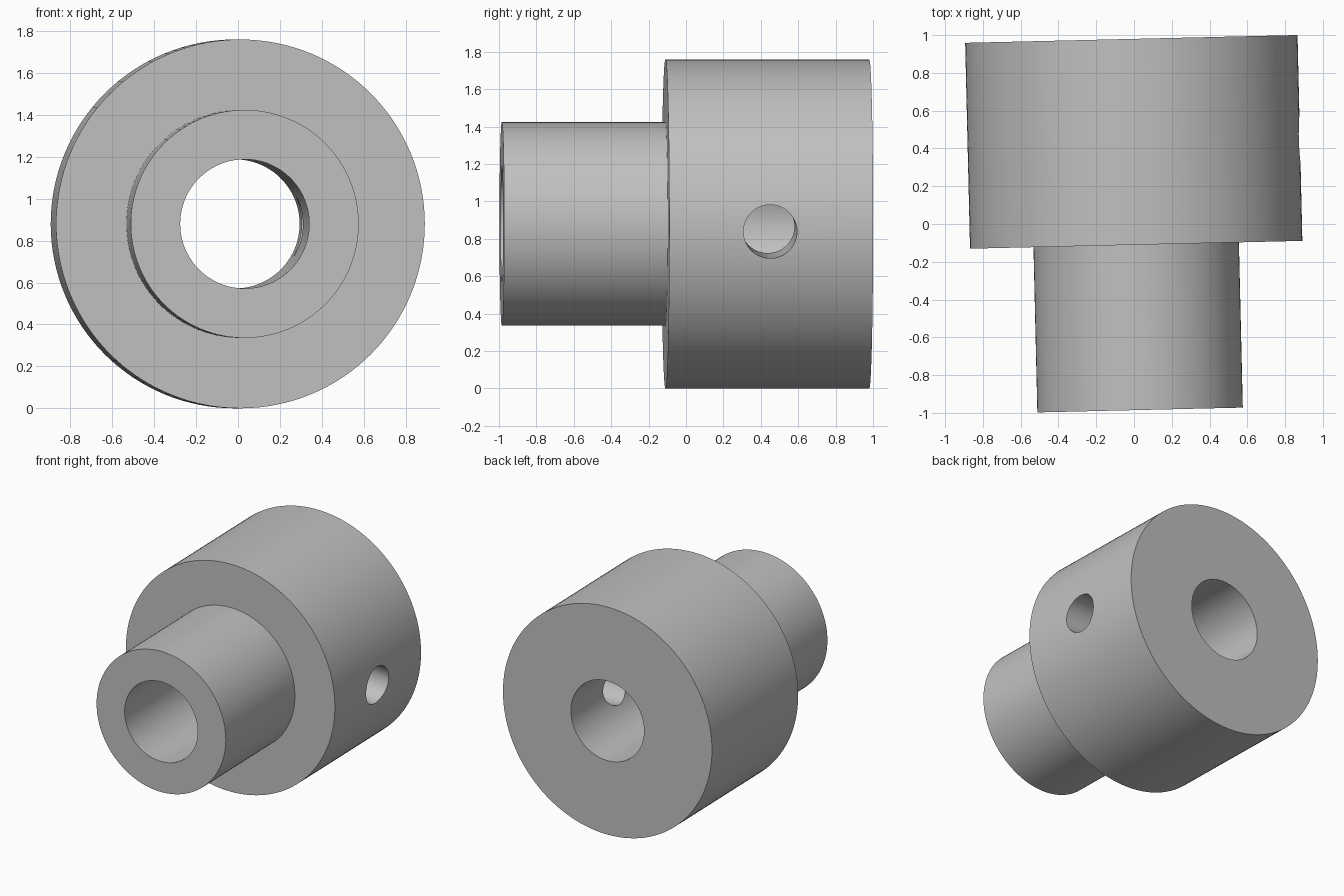
import bpy
import bmesh
import math
from mathutils import Matrix, Vector

default = bpy.data.objects.get("Cube")
if default:
    bpy.data.objects.remove(default, do_unlink=True)

SEGMENTS = 128
BIG_R, SMALL_R, BORE_R, HOLE_R = 0.88, 0.544, 0.308, 0.143
FRONT, SHOULDER, BACK, HOLE_Y = -0.985, -0.11, 0.98, 0.43
YAW, ROLL = 0.0235, 0.047

# Single plain grey material
grey = bpy.data.materials.new("plain_grey")
grey.use_nodes = True
colour = (0.53, 0.53, 0.53, 1)
grey.diffuse_color = colour
grey.node_tree.nodes["Principled BSDF"].inputs["Base Color"].default_value = colour


def add_object(name, bm):
    bmesh.ops.recalc_face_normals(bm, faces=bm.faces)
    mesh = bpy.data.meshes.new(name)
    bm.to_mesh(mesh)
    bm.free()
    mesh.materials.append(grey)
    obj = bpy.data.objects.new(name, mesh)
    bpy.context.collection.objects.link(obj)
    return obj


# Stepped collar: closed cross-section turned around the y axis
profile = [(BORE_R, FRONT), (SMALL_R, FRONT), (SMALL_R, SHOULDER),
           (BIG_R, SHOULDER), (BIG_R, BACK), (BORE_R, BACK)]
bm = bmesh.new()
rings = []
for i in range(SEGMENTS):
    a = math.tau * i / SEGMENTS
    rings.append([bm.verts.new((r * math.cos(a), y, r * math.sin(a))) for r, y in profile])
for i, ring in enumerate(rings):
    after = rings[(i + 1) % SEGMENTS]
    for j in range(len(profile)):
        k = (j + 1) % len(profile)
        bm.faces.new((ring[j], ring[k], after[k], after[j]))
collar = add_object("stepped_collar", bm)

# Set screw hole: radial cutter through one wall only
bm = bmesh.new()
bmesh.ops.create_cone(bm, cap_ends=True, segments=64, radius1=HOLE_R, radius2=HOLE_R, depth=1,
                      matrix=Matrix.Translation((0.6, HOLE_Y, 0)) @ Matrix.Rotation(math.pi / 2, 4, "Y"))
cutter = add_object("screw_hole_cutter", bm)
cutter.hide_render = True

bpy.ops.object.select_all(action="DESELECT")
bpy.context.view_layer.objects.active = collar
collar.select_set(True)
cut = collar.modifiers.new("screw_hole", "BOOLEAN")
cut.operation = "DIFFERENCE"
cut.solver = "EXACT"
cut.object = cutter
bpy.ops.object.modifier_apply(modifier=cut.name)
bpy.data.objects.remove(cutter, do_unlink=True)

# Slight turn of the whole part, then rest it on the ground
turn = Matrix.Rotation(YAW, 4, "Z") @ Matrix.Rotation(ROLL, 4, "Y")
collar.data.transform(Matrix.Translation(Vector((0.009, 0, BIG_R))) @ turn)
bpy.ops.object.shade_smooth_by_angle(angle=math.radians(30))
